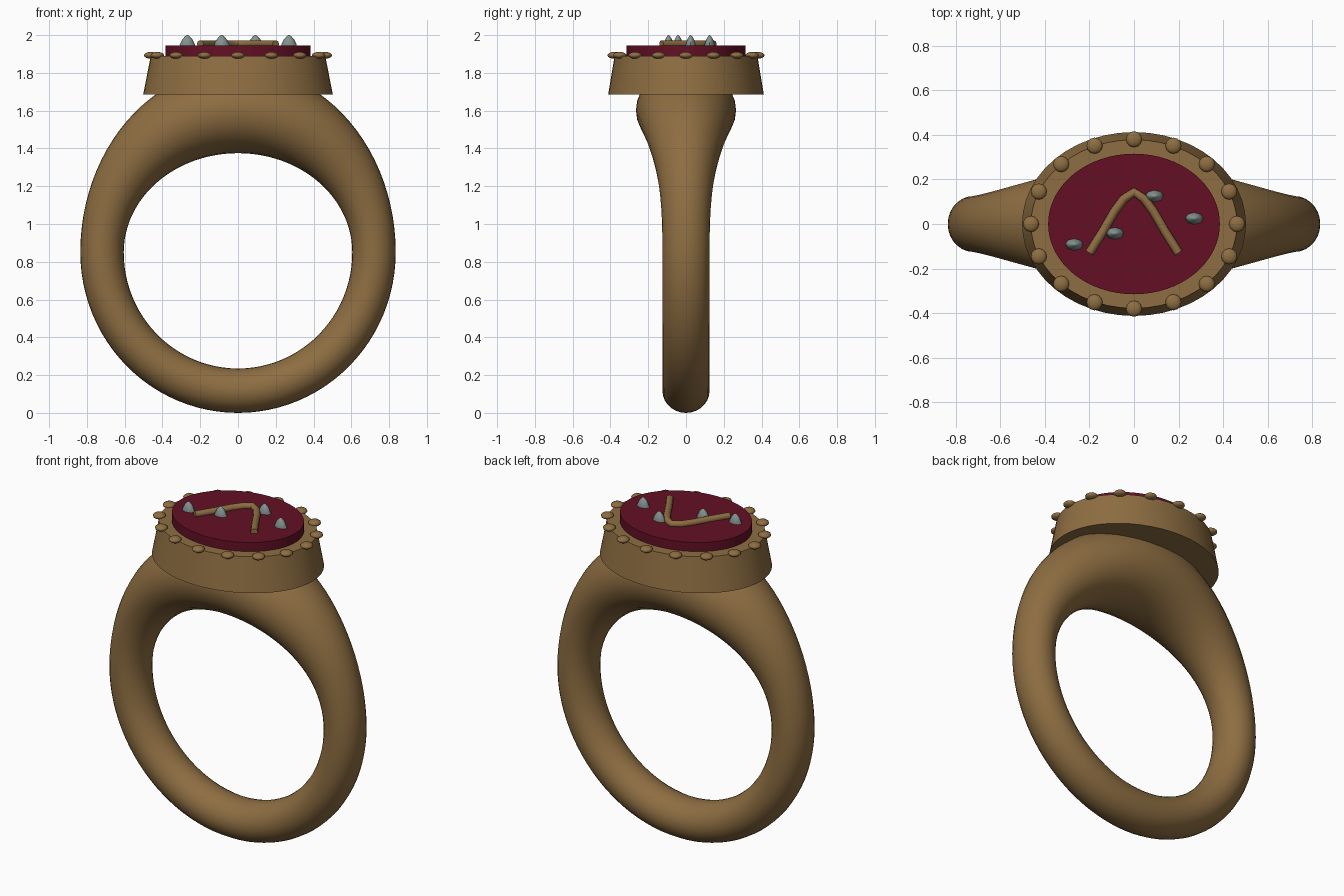
import bpy, bmesh, math
from mathutils import Matrix

if "Cube" in bpy.data.objects:
    bpy.data.objects.remove(bpy.data.objects["Cube"])


def material(name, rgb):
    m = bpy.data.materials.new(name)
    m.diffuse_color = (*rgb, 1)
    m.use_nodes = True
    m.node_tree.nodes["Principled BSDF"].inputs["Base Color"].default_value = m.diffuse_color
    return m


GOLD = material("antique gold", (0.27, 0.155, 0.054))
RED = material("dark red stone", (0.125, 0.005, 0.018))
STEEL = material("grey steel", (0.23, 0.29, 0.28))


def finish(name, bm, mat, angle=35):
    bmesh.ops.recalc_face_normals(bm, faces=bm.faces)
    me = bpy.data.meshes.new(name)
    bm.to_mesh(me)
    bm.free()
    ob = bpy.data.objects.new(name, me)
    bpy.context.collection.objects.link(ob)
    me.materials.append(mat)
    bpy.ops.object.select_all(action='DESELECT')
    ob.select_set(True)
    bpy.context.view_layer.objects.active = ob
    bpy.ops.object.shade_smooth_by_angle(angle=math.radians(angle))
    return ob


def bridge(bm, a, b):
    n = len(a)
    for i in range(n):
        bm.faces.new((a[i], a[(i + 1) % n], b[(i + 1) % n], b[i]))


def lathe(bm, profile, n, x=0, y=0):
    """Elliptical lathe; profile rows are (rx, ry, z)."""
    rings = [[bm.verts.new((x + rx * math.cos(2 * math.pi * i / n),
                            y + ry * math.sin(2 * math.pi * i / n), z))
              for i in range(n)] for rx, ry, z in profile]
    for a, b in zip(rings, rings[1:]):
        bridge(bm, a, b)
    bm.faces.new(rings[0])
    bm.faces.new(rings[-1])


# band: elliptical section swept round the finger hole, swelling at the shoulders
bm = bmesh.new()
rings = []
N, M, ZC = 96, 28, 0.85
for i in range(N):
    t = 2 * math.pi * i / N
    c, s = math.cos(t), math.sin(t)
    up = s > 0
    inner = (0.605 * c, (0.525 if up else 0.615) * s)
    outer = (0.835 * c, (0.98 if up else 0.85) * s)
    w = 0.125 + 0.14 * max(s, 0) ** 2.7
    ring = []
    for j in range(M):
        p = 2 * math.pi * j / M
        k = 0.5 + 0.5 * math.cos(p)
        ring.append(bm.verts.new((inner[0] + (outer[0] - inner[0]) * k,
                                  w * math.sin(p),
                                  ZC + inner[1] + (outer[1] - inner[1]) * k)))
    rings.append(ring)
for i in range(N):
    bridge(bm, rings[i], rings[(i + 1) % N])
finish("band", bm, GOLD, 60)

# bezel: tapered oval collar
bm = bmesh.new()
lathe(bm, [(0.502, 0.412, 1.685), (0.462, 0.378, 1.89)], 48)
finish("bezel", bm, GOLD)

# beads around the bezel rim
bm = bmesh.new()
for i in range(16):
    a = 2 * math.pi * i / 16
    bmesh.ops.create_uvsphere(
        bm, u_segments=12, v_segments=8, radius=1,
        matrix=Matrix.Translation((0.462 * math.cos(a), 0.38 * math.sin(a), 1.893))
        @ Matrix.Diagonal((0.036, 0.036, 0.018, 1)))
finish("rim_beads", bm, GOLD, 60)

# flat oval stone
bm = bmesh.new()
lathe(bm, [(0.385, 0.315, 1.87), (0.385, 0.315, 1.945)], 64)
finish("stone", bm, RED)

# bent wire inlay on the stone
half = [(-0.2, -0.13), (-0.14, -0.035), (-0.085, 0.06), (-0.045, 0.113)]
path = half + [(0, 0.143)] + [(-x, y) for x, y in reversed(half)]
bm = bmesh.new()
prev = None
for i, (x, y) in enumerate(path):
    x0, y0 = path[max(i - 1, 0)]
    x1, y1 = path[min(i + 1, len(path) - 1)]
    d = math.hypot(x1 - x0, y1 - y0)
    nx, ny = -(y1 - y0) / d, (x1 - x0) / d
    ring = []
    for j in range(10):
        p = 2 * math.pi * j / 10
        r = 0.02 * math.cos(p)
        ring.append(bm.verts.new((x + nx * r, y + ny * r, 1.953 + 0.02 * math.sin(p))))
    if prev:
        bridge(bm, prev, ring)
    else:
        bm.faces.new(ring)
    prev = ring
bm.faces.new(prev)
finish("wire_inlay", bm, GOLD, 50)

# small pointed studs
bm = bmesh.new()
for x, y in [(-0.268, -0.092), (-0.086, -0.042), (0.092, 0.125), (0.27, 0.025)]:
    lathe(bm, [(0.036, 0.024, 1.93), (0.041, 0.027, 1.95), (0.027, 0.018, 1.977),
               (0.012, 0.008, 1.994), (0.003, 0.002, 2.0)], 8, x, y)
finish("pointed_studs", bm, STEEL, 50)
